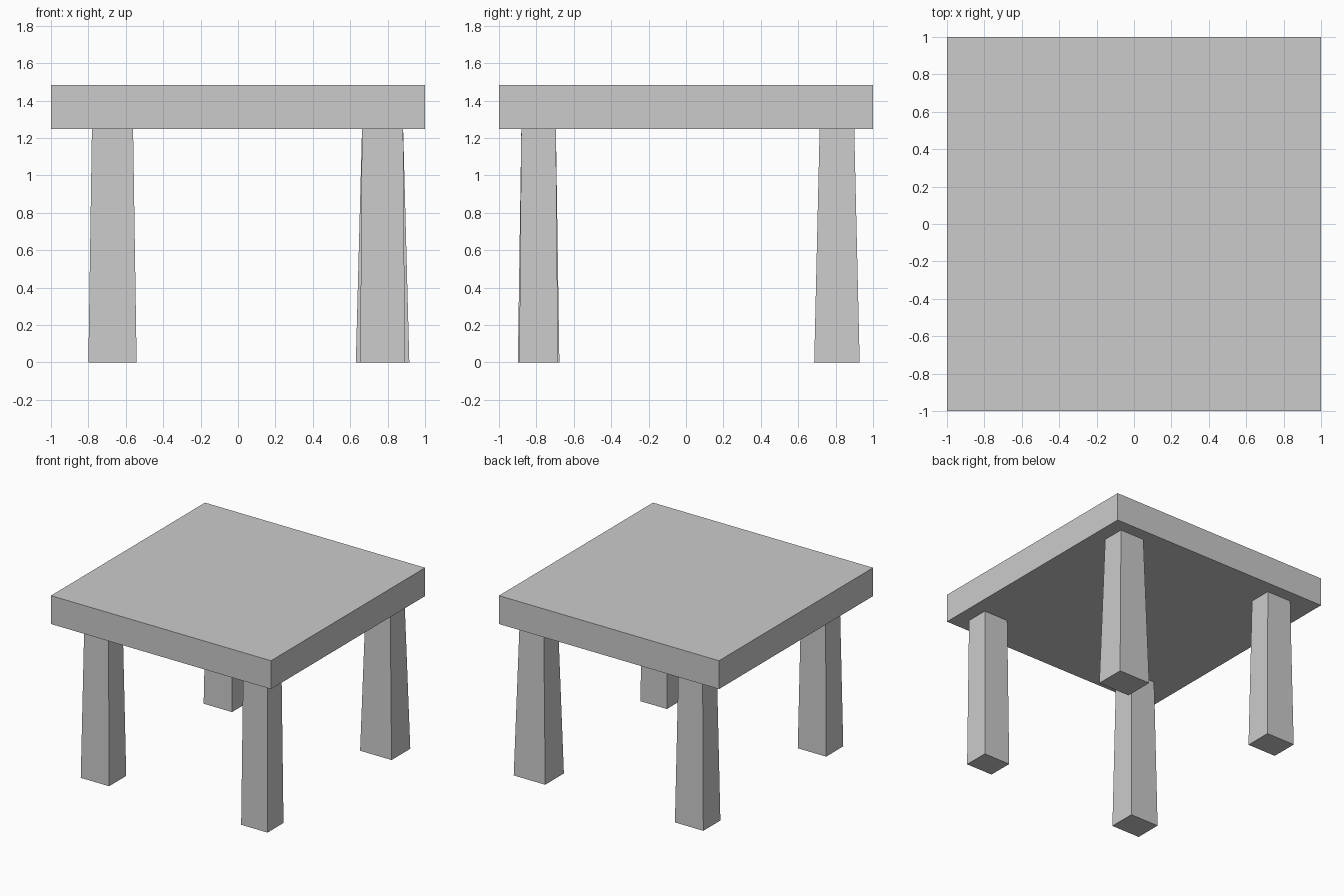
import bpy, bmesh

if "Cube" in bpy.data.objects:
    bpy.data.objects.remove(bpy.data.objects["Cube"])

def taper_box(name, cx, cy, z0, z1, bottom, top):
    # square block whose bottom and top can have different sizes
    bm = bmesh.new()
    bmesh.ops.create_cube(bm, size=1)
    for v in bm.verts:
        size, z = (top, z1) if v.co.z > 0 else (bottom, z0)
        v.co = (cx + v.co.x * size[0], cy + v.co.y * size[1], z)
    mesh = bpy.data.meshes.new(name)
    bm.to_mesh(mesh)
    bm.free()
    obj = bpy.data.objects.new(name, mesh)
    bpy.context.collection.objects.link(obj)
    return obj

# thick square top
taper_box("table_top", 0, 0, 1.249, 1.482, (2, 2), (2, 2))

# four legs, same size at the top, each flaring differently at the foot
LEG_TOP = (0.22, 0.185)
legs = {
    "front_left_leg": (-0.671, -0.788, (0.258, 0.222)),
    "front_right_leg": (0.773, -0.788, (0.24, 0.207)),
    "back_left_leg": (-0.671, 0.807, (0.258, 0.222)),
    "back_right_leg": (0.773, 0.807, (0.286, 0.243)),
}
for name, (x, y, foot) in legs.items():
    taper_box(name, x, y, 0, 1.249, foot, LEG_TOP)
